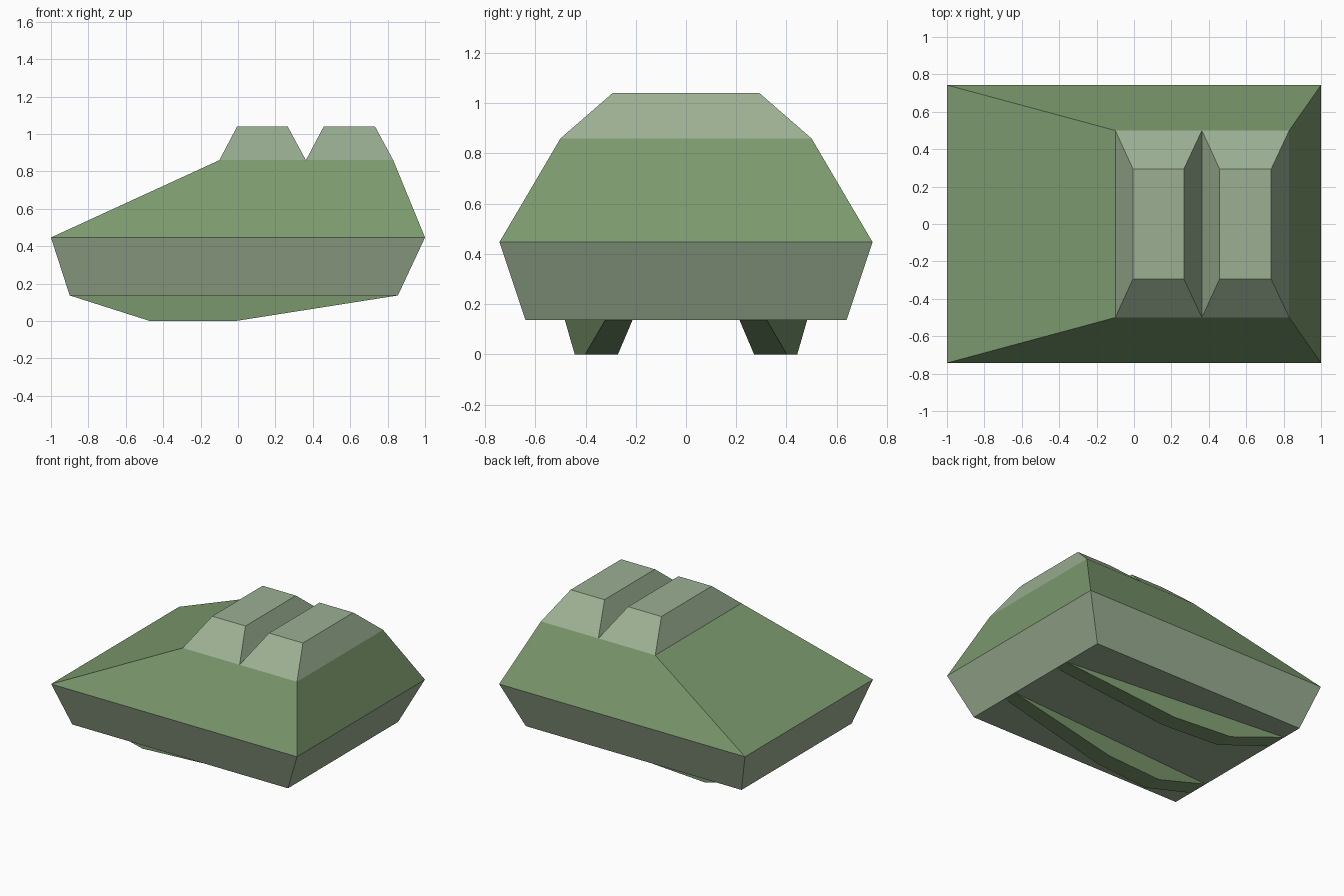
import bpy
import bmesh

cube = bpy.data.objects.get("Cube")
if cube:
    bpy.data.objects.remove(cube, do_unlink=True)


def make_material(name, colour):
    mat = bpy.data.materials.new(name)
    mat.use_nodes = True
    mat.diffuse_color = (*colour, 1)
    bsdf = mat.node_tree.nodes["Principled BSDF"]
    bsdf.inputs["Base Color"].default_value = (*colour, 1)
    bsdf.inputs["Roughness"].default_value = 0.8
    return mat


GREEN = make_material("leaf green", (0.20, 0.32, 0.155))
GREY = make_material("pale grey green", (0.33, 0.43, 0.29))


def finish(name, bm, materials):
    bmesh.ops.recalc_face_normals(bm, faces=bm.faces)
    mesh = bpy.data.meshes.new(name)
    bm.to_mesh(mesh)
    bm.free()
    for mat in materials:
        mesh.materials.append(mat)
    obj = bpy.data.objects.new(name, mesh)
    bpy.context.collection.objects.link(obj)


def loft(name, levels, band_slots, materials, cap_bottom=False, cap_top=False):
    """Stack rectangles (x_min, x_max, half_depth, z) and skin them."""
    bm = bmesh.new()
    rings = []
    for x0, x1, d, z in levels:
        corners = ((x0, -d), (x1, -d), (x1, d), (x0, d))
        rings.append([bm.verts.new((x, y, z)) for x, y in corners])
    for low, high, slot in zip(rings, rings[1:], band_slots):
        for i in range(4):
            j = (i + 1) % 4
            bm.faces.new((low[i], low[j], high[j], high[i])).material_index = slot
    if cap_bottom:
        bm.faces.new(rings[0][::-1]).material_index = band_slots[0]
    if cap_top:
        bm.faces.new(rings[-1]).material_index = band_slots[-1]
    finish(name, bm, materials)


# Hull: grey flared lower band, green sloping deck
DECK = 0.86
loft("hull",
     [(-0.90, 0.855, 0.64, 0.137), (-1, 1, 0.743, 0.447), (-0.10, 0.83, 0.50, DECK)],
     [0, 1], [GREY, GREEN], cap_bottom=True)

# Two tapered blocks side by side on the deck
for name, x0, x1 in (("right_roof_block", -0.10, 0.363), ("left_roof_block", 0.363, 0.83)):
    loft(name, [(x0, x1, 0.50, DECK), (x0 + 0.095, x1 - 0.097, 0.293, 1.04)],
         [0], [GREY], cap_top=True)

# Converging skids under the hull: side profile in x and z, width tapering along x
PROFILE = ((-0.90, 0.137), (-0.47, 0), (-0.015, 0), (0.855, 0.137))
for name, side in (("front_skid", -1), ("back_skid", 1)):
    bm = bmesh.new()
    inner, outer = [], []
    for x, z in PROFILE:
        inner.append(bm.verts.new((x, side * (0.27 - 0.067 * x), z)))
        outer.append(bm.verts.new((x, side * (0.40 - 0.092 * x), z)))
    bm.faces.new(inner)
    bm.faces.new(outer[::-1])
    for i in range(len(PROFILE) - 1):
        bm.faces.new((inner[i], inner[i + 1], outer[i + 1], outer[i]))
    finish(name, bm, [GREEN])
